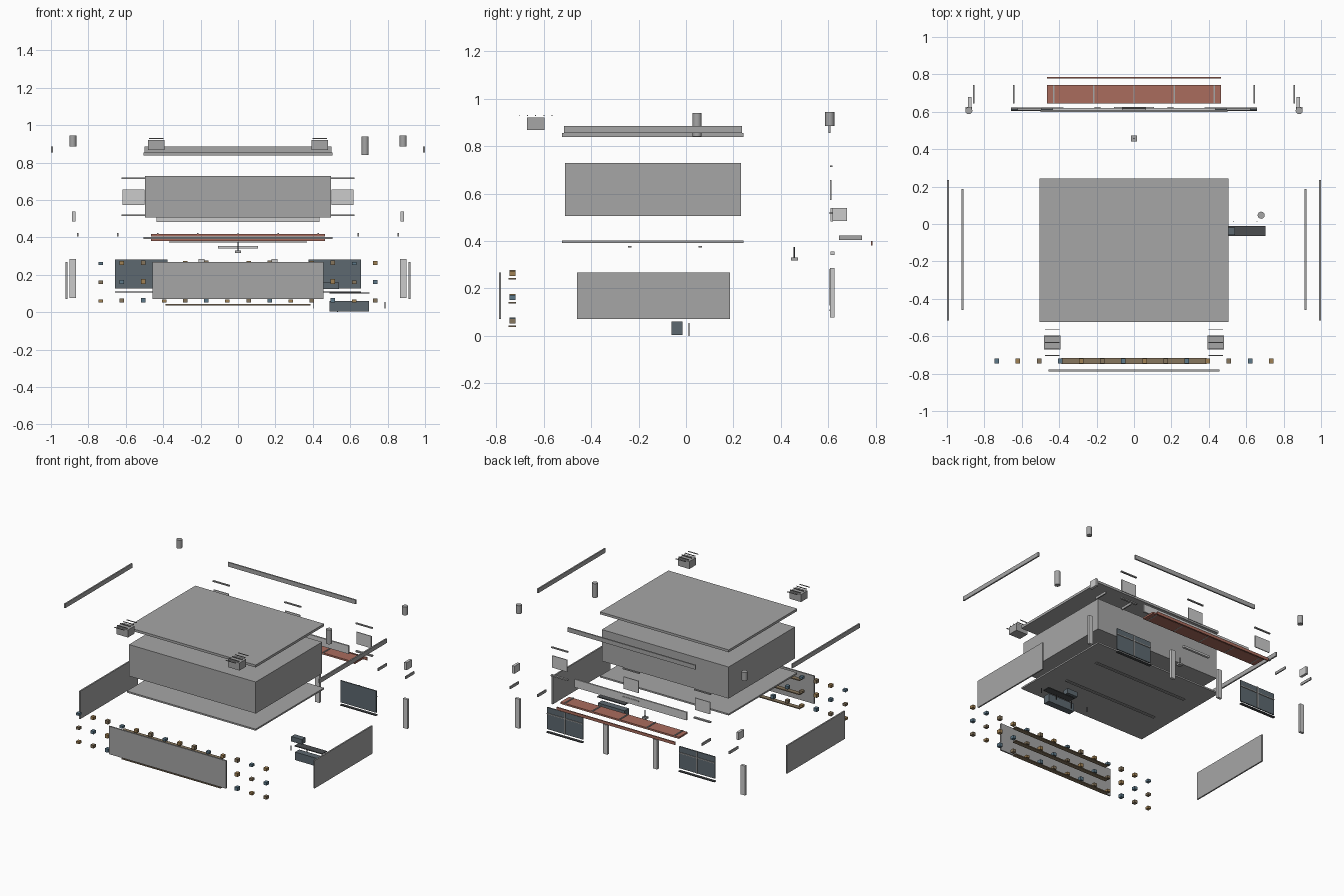
import bpy

old = bpy.data.objects.get("Cube")
if old:
    bpy.data.objects.remove(old, do_unlink=True)


def material(name, rgb):
    m = bpy.data.materials.new(name)
    m.use_nodes = True
    m.diffuse_color = (*rgb, 1)
    m.node_tree.nodes["Principled BSDF"].inputs["Base Color"].default_value = (*rgb, 1)
    return m


GREY = material("wall grey", (0.38, 0.38, 0.38))
LIGHT = material("pale grey", (0.6, 0.6, 0.6))
SLATE = material("slate glass", (0.11, 0.14, 0.16))
DARK = material("dark metal", (0.07, 0.075, 0.08))
RED = material("awning red", (0.4, 0.15, 0.11))
WOOD = material("shelf wood", (0.24, 0.18, 0.11))
TAN = material("tan goods", (0.35, 0.22, 0.09))
BLUE = material("blue goods", (0.11, 0.19, 0.25))


def box(name, x, y, z, mat):
    """Box from (low, high) ranges on each axis."""
    bpy.ops.mesh.primitive_cube_add(size=1, location=[(r[0] + r[1]) / 2 for r in (x, y, z)])
    ob = bpy.context.object
    ob.name = name
    ob.scale = [r[1] - r[0] for r in (x, y, z)]
    bpy.ops.object.transform_apply(location=False, rotation=False, scale=True)
    ob.data.materials.append(mat)
    return ob


def around(c, width):
    return (c - width / 2, c + width / 2)


def cylinder(name, x, y, z, radius, mat):
    bpy.ops.mesh.primitive_cylinder_add(vertices=16, radius=radius, depth=z[1] - z[0],
                                        location=(x, y, sum(z) / 2))
    bpy.context.object.name = name
    bpy.context.object.data.materials.append(mat)
    bpy.ops.object.shade_smooth_by_angle()


# Main storeys, roof and floor slabs
box("upper_storey", (-0.496, 0.496), (-0.51, 0.232), (0.505, 0.728), GREY)
box("roof_slab", (-0.504, 0.504), (-0.523, 0.242), (0.838, 0.855), GREY)
box("floor_slab", (-0.504, 0.504), (-0.523, 0.242), (0.391, 0.402), GREY)

# Ground floor walls and roof parapets
box("front_wall", (-0.458, 0.458), (-0.789, -0.779), (0.07, 0.267), GREY)
box("back_parapet", (-0.5, 0.5), (0.6, 0.61), (0.855, 0.885), GREY)
for side, s in (("right", -1), ("left", 1)):
    box(side + "_wall", around(s * 0.917, 0.01), (-0.46, 0.186), (0.07, 0.267), GREY)
    box(side + "_parapet", around(s * 0.995, 0.01), (-0.515, 0.236), (0.855, 0.885), GREY)

    # Chimney post, hanging sign and its wall plate
    cylinder(side + "_roof_post", s * 0.883, 0.606, (0.885, 0.944), 0.019, GREY)
    box(side + "_blade_sign", around(s * 0.878, 0.018), (0.617, 0.678), (0.485, 0.538), LIGHT)

    # Rooftop cooling unit with slats above
    box(side + "_cooling_unit", around(s * 0.437, 0.09), (-0.671, -0.597), (0.867, 0.92), GREY)
    for i in range(5):
        box(side + "_cooling_slat", around(s * 0.437, 0.08),
            around(-0.703 + i * 0.0345, 0.004), (0.927, 0.932), GREY)

    # Display window with bars and sill
    x = s * 0.517
    box(side + "_display_window", around(x, 0.28), (0.606, 0.614), (0.127, 0.281), SLATE)
    box(side + "_window_mullion", around(x, 0.008), (0.614, 0.619), (0.127, 0.281), GREY)
    box(side + "_window_transom", around(x, 0.28), (0.614, 0.619), (0.235, 0.241), GREY)
    box(side + "_window_sill", around(x, 0.28), (0.604, 0.622), (0.104, 0.111), DARK)

    # Shopfront pilasters
    for px in (0.195, 0.883):
        box(side + "_pilaster", around(s * px, 0.034), (0.607, 0.625), (0.077, 0.285), LIGHT)

# Roof flue
cylinder("roof_flue", 0.68, 0.047, (0.84, 0.94), 0.019, GREY)

# Upper windows with lintels and sills
for x in (-0.5585, 0, 0.5585):
    box("upper_window", around(x, 0.117), (0.608, 0.614), (0.572, 0.657), LIGHT)
    box("upper_lintel", around(x, 0.13), (0.607, 0.618), (0.711, 0.719), GREY)
    box("upper_sill", around(x, 0.13), (0.606, 0.622), (0.513, 0.522), GREY)

# Shop sign board and door header
box("sign_board", (-0.437, 0.437), (0.609, 0.62), (0.483, 0.54), LIGHT)
box("door_header", (-0.107, 0.107), (0.609, 0.625), (0.341, 0.355), LIGHT)

# Awning with ribs and valance
box("awning", (-0.464, 0.464), (0.645, 0.742), (0.406, 0.418), RED)
box("awning_valance", (-0.464, 0.464), (0.779, 0.787), (0.38, 0.4), RED)
for i in range(-4, 5):
    box("awning_rib", around(i * 0.2145, 0.008), (0.645, 0.742), (0.405, 0.423), GREY)

# Ceiling lights and pendant
for y in (-0.237, 0.06):
    box("ceiling_light", (-0.368, 0.368), around(y, 0.016), (0.372, 0.379), GREY)
cylinder("pendant_rod", 0, 0.457, (0.33, 0.375), 0.003, DARK)
box("pendant_shade", around(0, 0.03), around(0.457, 0.03), (0.317, 0.33), GREY)

# Sales counter, top, till and rods
box("counter", (0.49, 0.7), (-0.061, -0.015), (0.003, 0.06), SLATE)
box("counter_top", (0.488, 0.704), (-0.064, -0.012), (0.1, 0.106), DARK)
box("till", (0.457, 0.54), (-0.058, -0.018), (0.125, 0.16), SLATE)
for i in range(4):
    box("counter_rod", around(0.405 + i * 0.1267, 0.005), around(0.012, 0.005),
        (0.0 if i == 1 else 0.02, 0.055), DARK)

# Shelves with goods in a repeating colour order
for level in range(3):
    z = 0.04 + level * 0.1
    box("shelf", (-0.387, 0.387), (-0.748, -0.717), around(z, 0.007), WOOD)
    for i in range(14):
        height = 0.017 + 0.004 * (i % 3)
        box("goods", around((i - 6.5) * 0.1128, 0.024), around(-0.732, 0.026),
            (z + 0.012, z + 0.012 + height), (TAN, WOOD, BLUE)[(i + level) % 3])
